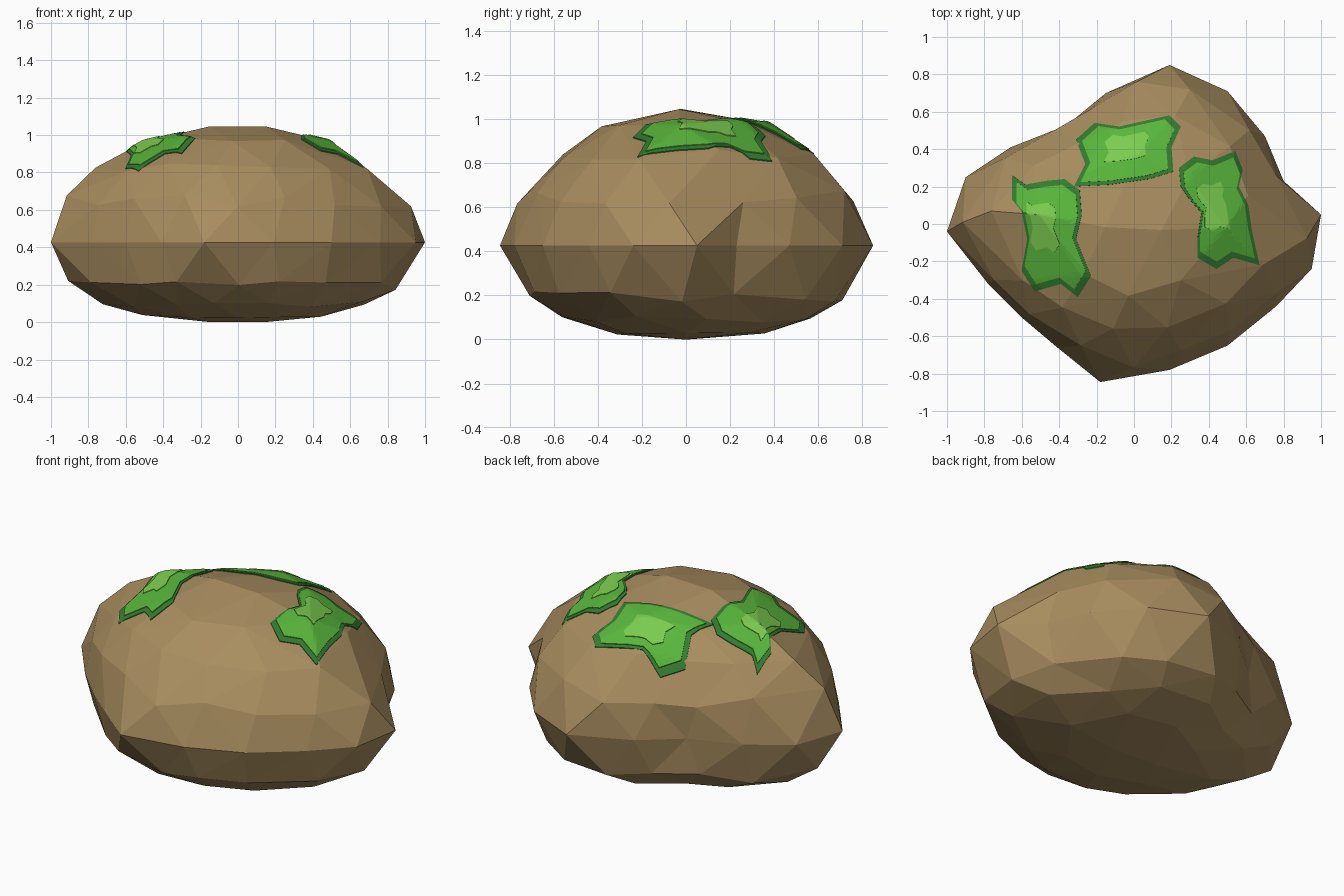
import bpy, bmesh, random
from math import sin, cos, radians, atan2, pi, hypot
from mathutils import Vector
from mathutils.bvhtree import BVHTree

if "Cube" in bpy.data.objects:
    bpy.data.objects.remove(bpy.data.objects["Cube"])

random.seed(4)


def material(name, rgb):
    m = bpy.data.materials.new(name)
    m.diffuse_color = (*rgb, 1)
    m.use_nodes = True
    m.node_tree.nodes["Principled BSDF"].inputs["Base Color"].default_value = m.diffuse_color
    return m


def make_object(name, bm, mat):
    bmesh.ops.recalc_face_normals(bm, faces=bm.faces)
    me = bpy.data.meshes.new(name)
    bm.to_mesh(me)
    me.materials.append(mat)
    ob = bpy.data.objects.new(name, me)
    bpy.context.collection.objects.link(ob)
    return ob


# Widest outline of the boulder, seen from above
OUTLINE = [(1, .05), (.8, .23), (.7, .47), (.5, .71), (.19, .85), (-.15, .7),
           (-.37, .52), (-.66, .41), (-.9, .25), (-1, -.04), (-.78, -.32),
           (-.6, -.5), (-.41, -.66), (-.18, -.845), (.19, -.78), (.5, -.65),
           (.76, -.44), (.95, -.24)]
POLAR = sorted((atan2(y, x) % (2 * pi), hypot(x, y)) for x, y in OUTLINE)


def outline_radius(a):
    a %= 2 * pi
    pts = [(POLAR[-1][0] - 2 * pi, POLAR[-1][1])] + POLAR + [(POLAR[0][0] + 2 * pi, POLAR[0][1])]
    for (a0, r0), (a1, r1) in zip(pts, pts[1:]):
        if a0 <= a <= a1:
            return r0 + (r1 - r0) * (a - a0) / (a1 - a0)
    return POLAR[0][1]


# Boulder: faceted sphere of staggered rings, then shaped by the outline
bm = bmesh.new()
sites = [(a, 0.0) for a, r in POLAR]
for side in (1, -1):
    for i, (lat, count) in enumerate([(21, 16), (41, 13), (61, 8), (81, 2)]):
        jit = 0 if count == 2 else 1
        for k in range(count):
            a = 2 * pi * (k + .5 * jit * (i % 2)) / count + jit * random.uniform(-.06, .06)
            sites.append((a - .05, side * radians(lat + jit * random.uniform(-4, 4))))
for a, lat in sites:
    bm.verts.new((cos(lat) * cos(a), cos(lat) * sin(a), sin(lat)))
bmesh.ops.convex_hull(bm, input=bm.verts[:])
bmesh.ops.triangulate(bm, faces=bm.faces)
for v in bm.verts:
    a, h = atan2(v.co.y, v.co.x), v.co.z
    flat = hypot(v.co.x, v.co.y)
    oval = 1 / hypot(cos(a) / (.93 if cos(a) > 0 else 1.03),
                     sin(a) / (.79 if sin(a) > 0 else .71))
    edge = outline_radius(a)
    base = .8 if edge < oval else .3
    w = base + (1 - base) * flat ** 12
    r = (oval + (edge - oval) * w) * flat
    if abs(h) > .05:
        r *= random.uniform(.99, 1.01)
        if h < 0:
            r *= .97
    # the underside is squashed nearly flat
    z = .43 + (h * .627 if h > -.01 else -.43 * (-h) ** .6)
    v.co = (r * cos(a), r * sin(a) - .03 * max(0, h) ** 16, z)
low = min(v.co.z for v in bm.verts)
for v in bm.verts:
    v.co.z -= low
bmesh.ops.recalc_face_normals(bm, faces=bm.faces)
tree = BVHTree.FromBMesh(bm)
make_object("boulder", bm, material("stone", (.39, .265, .115)))

# Moss patch outlines, seen from above, each with its bright centre
PATCHES = {
    "left": ((-.49, .0), [
        (-.65, .26), (-.58, .21), (-.47, .23), (-.37, .24), (-.29, .18), (-.28, .05),
        (-.31, -.08), (-.23, -.28), (-.30, -.39), (-.39, -.32), (-.53, -.36),
        (-.60, -.25), (-.57, -.08), (-.60, .07), (-.65, .13)]),
    "back": ((-.04, .41), [
        (-.32, .20), (-.26, .32), (-.31, .45), (-.21, .54), (-.08, .52), (.19, .58),
        (.25, .52), (.20, .41), (.21, .28), (.08, .24), (-.13, .21)]),
    "right": ((.42, .10), [
        (.24, .30), (.32, .36), (.42, .34), (.54, .39), (.58, .29), (.56, .20),
        (.61, .10), (.63, -.04), (.67, -.22), (.53, -.18), (.44, -.24), (.34, -.18),
        (.34, -.07), (.36, .06), (.29, .14), (.25, .20)])}


def drape(p, lift):
    hit, normal, _, _ = tree.ray_cast(Vector((p.x, p.y, 3)), Vector((0, 0, -1)))
    return hit + Vector((p.x * .5, p.y * .5, 1)).normalized() * lift


def moss_layer(name, outline, scale, centre, lift, mat):
    """Ring-filled sheet draped on the boulder, with its rim tucked in."""
    mid = sum((Vector(p) for p in outline), Vector((0, 0))) / len(outline)
    c = Vector(centre)
    pts = [c + (Vector(p) - mid) * scale for p in outline]
    pts = [p.lerp(q, t) for p, q in zip(pts, pts[1:] + pts[:1]) for t in (0, 1 / 3, 2 / 3)]
    bm = bmesh.new()
    levels = [(1, -.003), (1, lift)] + [(s / 10, lift) for s in range(9, 0, -1)]
    rings = [[bm.verts.new(drape(c.lerp(p, s), h)) for p in pts] for s, h in levels]
    n = len(pts)
    for r0, r1 in zip(rings, rings[1:]):
        for i in range(n):
            j = (i + 1) % n
            bm.faces.new((r0[i], r0[j], r1[j], r1[i]))
    tip = bm.verts.new(drape(c, lift))
    for i in range(n):
        bm.faces.new((rings[-1][i], rings[-1][(i + 1) % n], tip))
    bmesh.ops.triangulate(bm, faces=bm.faces)
    make_object(name, bm, mat)


# Three stacked layers of moss per patch: dark rim, body, bright centre
dark = material("moss_dark", (.035, .20, .03))
body = material("moss_body", (.10, .47, .045))
bright = material("moss_bright", (.20, .60, .08))
for side, (glow, outline) in PATCHES.items():
    mid = sum((Vector(p) for p in outline), Vector((0, 0))) / len(outline)
    moss_layer("moss_rim_" + side, outline, 1, mid, .005, dark)
    moss_layer("moss_body_" + side, outline, .88, mid, .009, body)
    moss_layer("moss_centre_" + side, outline, .42, glow, .013, bright)
